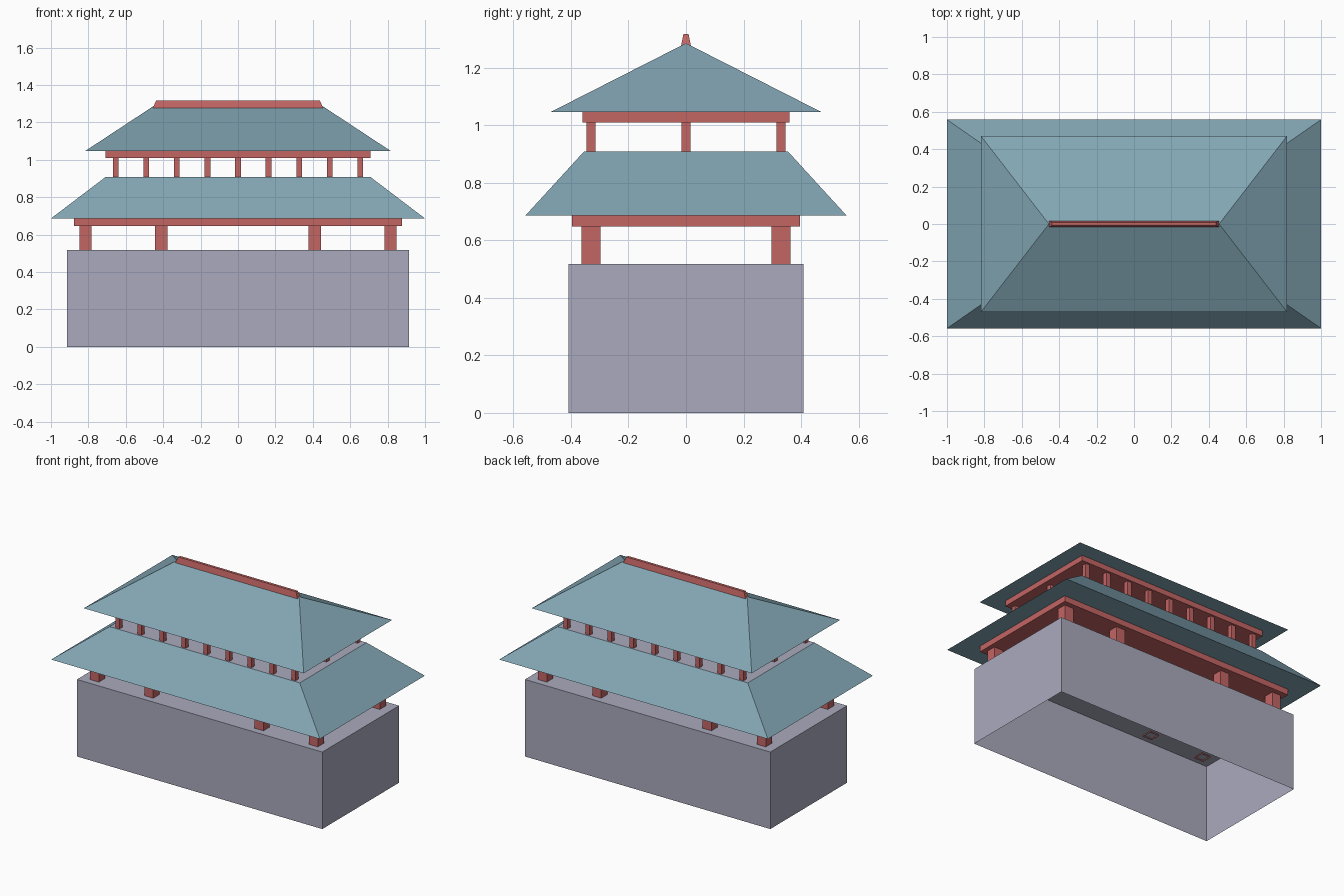
import bpy, bmesh

if "Cube" in bpy.data.objects:
    bpy.data.objects.remove(bpy.data.objects["Cube"])


def material(name, rgb):
    m = bpy.data.materials.new(name)
    lin = [c / 12.92 if c <= 0.04045 else ((c + 0.055) / 1.055) ** 2.4
           for c in (v / 255 for v in rgb)]
    m.diffuse_color = (*lin, 1)
    m.use_nodes = True
    m.node_tree.nodes["Principled BSDF"].inputs["Base Color"].default_value = m.diffuse_color
    return m


STONE = material("lavender stone", (170, 170, 190))
TILE = material("teal roof tile", (130, 166, 180))
WOOD = material("red painted wood", (195, 102, 100))


def frustum(name, mats, bottom, top, z0, z1, at=(0, 0), open_bottom=False, top_slot=0):
    """Four-sided block from a bottom half-size to a top half-size."""
    bm = bmesh.new()
    bmesh.ops.create_cube(bm, size=2)
    for v in bm.verts:
        hx, hy = top if v.co.z > 0 else bottom
        v.co = (at[0] + v.co.x * hx, at[1] + v.co.y * hy, z1 if v.co.z > 0 else z0)
    bm.normal_update()
    for f in bm.faces:
        f.material_index = top_slot if f.normal.z > 0.99 else 0
    if open_bottom:
        bmesh.ops.delete(bm, geom=[f for f in bm.faces if f.normal.z < -0.99],
                         context='FACES_ONLY')
    # collapse the top into a line when it has no depth
    bmesh.ops.remove_doubles(bm, verts=bm.verts, dist=0.0001)
    me = bpy.data.meshes.new(name)
    bm.to_mesh(me)
    bm.free()
    for m in mats:
        me.materials.append(m)
    ob = bpy.data.objects.new(name, me)
    bpy.context.collection.objects.link(ob)
    return ob


def columns(name, spots, half, z0, z1):
    for i, at in enumerate(spots):
        frustum(f"{name}_{i + 1}", [WOOD], (half, half), (half, half), z0, z1, at,
                open_bottom=True)


# hollow stone base
frustum("base", [STONE], (0.913, 0.408), (0.913, 0.408), 0, 0.518, open_bottom=True)

# lower storey
columns("lower_column", [(x, y) for x in (-0.815, -0.41, 0.41, 0.815) for y in (-0.33, 0.33)],
        0.033, 0.51, 0.65)
frustum("lower_beam", [WOOD], (0.877, 0.397), (0.877, 0.397), 0.647, 0.687)
frustum("lower_roof", [TILE, STONE], (1.0, 0.558), (0.708, 0.355), 0.686, 0.908, top_slot=1)

# upper storey, with one extra column in the middle of each end
spots = [(i * 0.1635, y) for i in range(-4, 5) for y in (-0.33, 0.33)]
spots += [(-0.654, 0), (0.654, 0)]
columns("upper_column", spots, 0.0155, 0.9, 1.012)
frustum("upper_beam", [WOOD], (0.709, 0.36), (0.709, 0.36), 1.01, 1.047)
frustum("upper_roof", [TILE], (0.818, 0.47), (0.455, 0), 1.046, 1.285)

# ridge cap
frustum("ridge", [WOOD], (0.455, 0.017), (0.438, 0.009), 1.276, 1.317)
